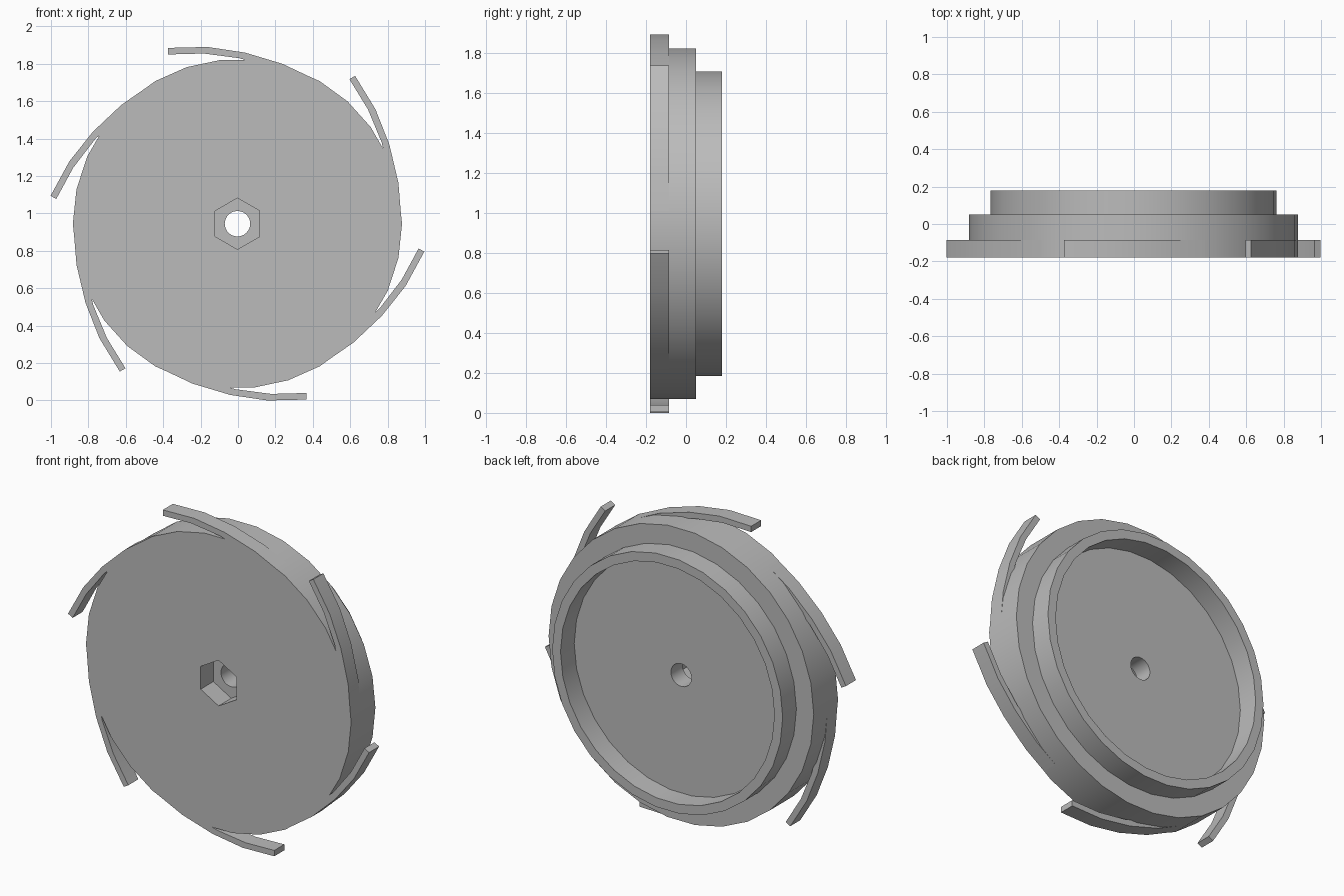
import bpy
import bmesh
from math import sin, cos, pi, radians
from mathutils import Matrix, Vector

cube = bpy.data.objects.get("Cube")
if cube:
    bpy.data.objects.remove(cube)

CENTRE = Vector((-0.003, 0, 0.945))
SIDES = 30
FRONT = -0.18

grey = bpy.data.materials.new("plain grey")
grey.use_nodes = True
grey.diffuse_color = (0.5, 0.5, 0.5, 1)
grey.node_tree.nodes["Principled BSDF"].inputs["Base Color"].default_value = (0.5, 0.5, 0.5, 1)


def finish(name, bm):
    bmesh.ops.recalc_face_normals(bm, faces=bm.faces)
    mesh = bpy.data.meshes.new(name)
    bm.to_mesh(mesh)
    bm.free()
    mesh.materials.append(grey)
    obj = bpy.data.objects.new(name, mesh)
    bpy.context.collection.objects.link(obj)
    obj.location = CENTRE
    bpy.ops.object.select_all(action='DESELECT')
    obj.select_set(True)
    bpy.context.view_layer.objects.active = obj
    bpy.ops.object.shade_smooth_by_angle(angle=radians(30))
    return obj


def ring(bm, radius, y, hexagonal=False):
    verts = []
    for i in range(SIDES):
        a = 2 * pi * i / SIDES
        r = radius
        if hexagonal:
            # hexagon with a corner at the top
            a += pi / 2 - 7 * 2 * pi / SIDES
            r = radius * cos(pi / 6) / cos((a - pi / 2) % (pi / 3) - pi / 6)
        verts.append(bm.verts.new((r * cos(a), y, r * sin(a))))
    return verts


# Stepped hub: closed skin from the bore, round the outside, back to the bore
bm = bmesh.new()
sections = [
    (0.068, -0.06, False), (0.137, -0.06, True), (0.137, FRONT, True),
    (0.88, FRONT, False), (0.88, 0.05, False),
    (0.765, 0.05, False), (0.765, 0.18, False),
    (0.71, 0.18, False), (0.71, 0.05, False), (0.068, 0.05, False),
]
rings = [ring(bm, *s) for s in sections]
for a, b in zip(rings, rings[1:] + rings[:1]):
    for i in range(SIDES):
        j = (i + 1) % SIDES
        bm.faces.new((a[i], a[j], b[j], b[i]))
finish("stepped_hub", bm)

# Six curved spring arms sweeping off the front edge
outer = [(-0.37, 0.94), (-0.16, 0.945), (0.04, 0.915), (0.24, 0.855), (0.42, 0.77)]
inner = [(-0.37, 0.905), (-0.18, 0.91), (0.01, 0.885), (0.21, 0.825), (0.39, 0.74)]
for k in range(6):
    bm = bmesh.new()
    strips = [[bm.verts.new((x, y, z)) for x, z in pts]
              for pts, y in ((outer, FRONT), (inner, FRONT), (inner, -0.085), (outer, -0.085))]
    for a, b in zip(strips, strips[1:] + strips[:1]):
        for i in range(len(outer) - 1):
            bm.faces.new((a[i], a[i + 1], b[i + 1], b[i]))
    for end in (0, -1):
        bm.faces.new([s[end] for s in strips])
    bmesh.ops.rotate(bm, verts=bm.verts, matrix=Matrix.Rotation(k * pi / 3, 3, 'Y'))
    finish(f"spring_arm_{k + 1}", bm)
